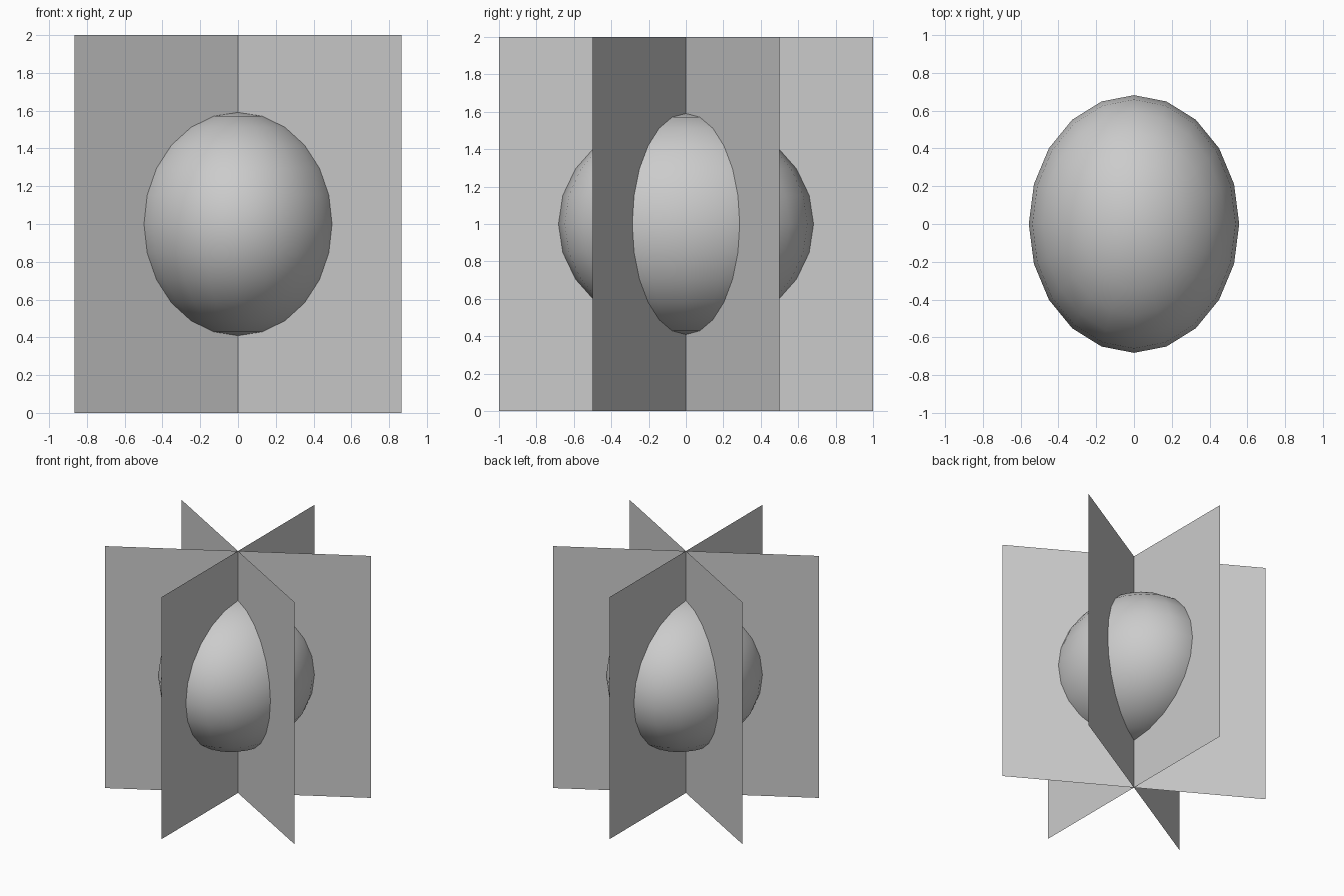
import bpy
from math import radians

if "Cube" in bpy.data.objects:
    bpy.data.objects.remove(bpy.data.objects["Cube"])

# Three thin upright sheets crossing on the vertical axis, 60 degrees apart
for i, angle in enumerate((30, 90, 150)):
    bpy.ops.mesh.primitive_plane_add(
        size=2, location=(0, 0, 1), rotation=(radians(90), 0, radians(angle)))
    bpy.context.object.name = f"crossed_sheet_{i + 1}"

# Smooth ellipsoid core in the middle
bpy.ops.mesh.primitive_uv_sphere_add(
    segments=20, ring_count=12, radius=1, location=(0, 0, 1))
core = bpy.context.object
core.name = "core_ellipsoid"
core.scale = (0.557, 0.682, 0.591)
bpy.ops.object.transform_apply(location=False, rotation=False, scale=True)
bpy.ops.object.shade_smooth()
